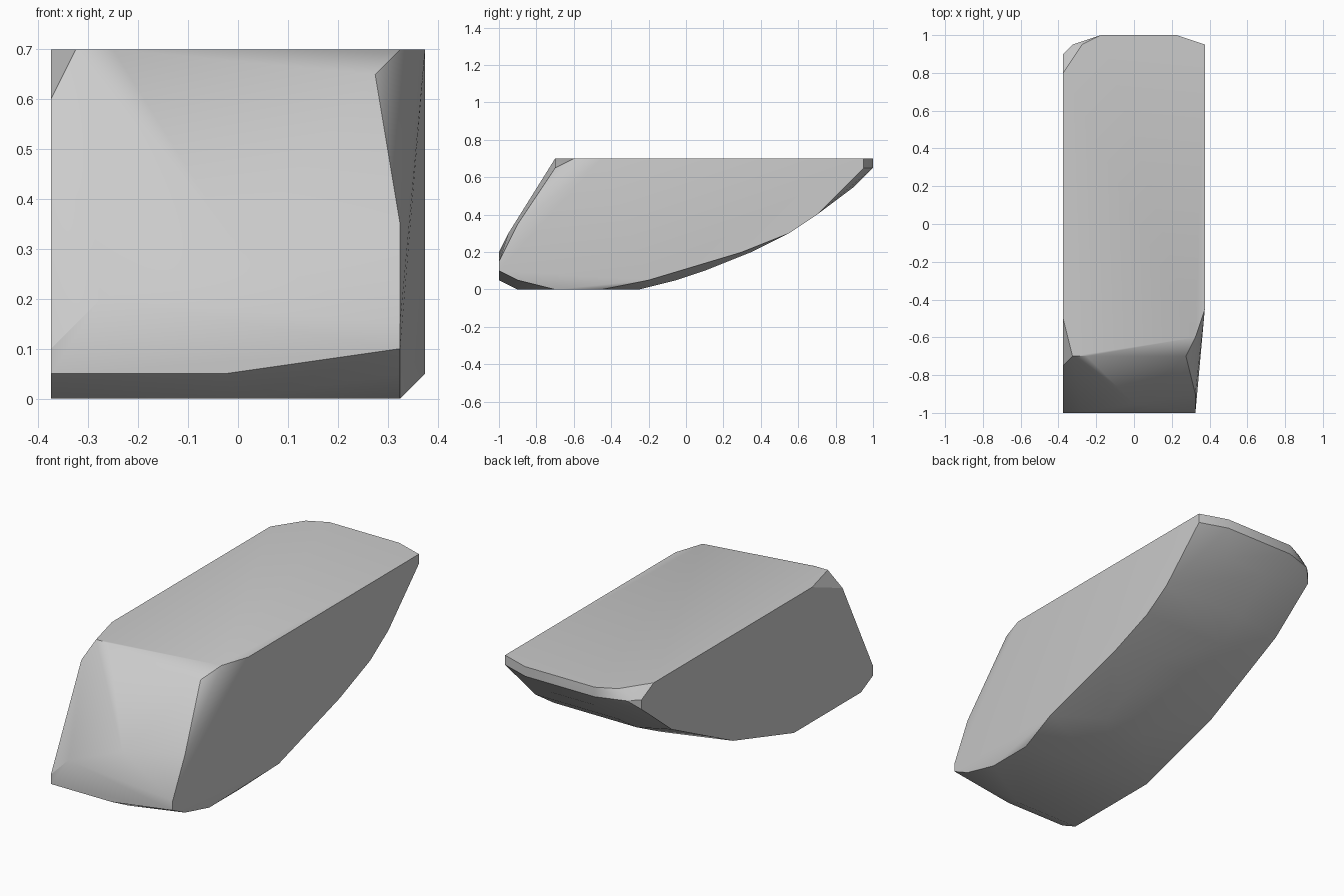
import bpy
import bmesh
import math

# Remove the default cube
default_cube = bpy.data.objects.get("Cube")
if default_cube:
    bpy.data.objects.remove(default_cube, do_unlink=True)

# All profiles are laid out on a coarse grid with this spacing
STEP = 0.05
HALF_WIDTH = 7.5
INSET = HALF_WIDTH - 1
TOP = 14
BACK = 20
FRONT = -BACK


def make_material(name, color):
    material = bpy.data.materials.new(name)
    material.use_nodes = True
    material.diffuse_color = color
    material.node_tree.nodes["Principled BSDF"].inputs["Base Color"].default_value = color
    return material


def add_side_profile(bm, x, profile):
    """Place a (y, z) profile on the plane at the given x."""
    for y, z in profile:
        bm.verts.new((x * STEP, y * STEP, z * STEP))


def add_level_profile(bm, z, profile):
    """Place an (x, y) profile at the given height."""
    for x, y in profile:
        bm.verts.new((x * STEP, y * STEP, z * STEP))


def add_front_profile(bm, y, profile):
    """Place an (x, z) profile on the plane at the given y."""
    for x, z in profile:
        bm.verts.new((x * STEP, y * STEP, z * STEP))


def build_rock(name, material):
    bm = bmesh.new()

    # Flat side on the right of the front, nearly complete from sole to top
    add_side_profile(bm, -HALF_WIDTH, [
        (-10, TOP), (-15, 12), (FRONT, 2), (FRONT, 1), (-18, 0), (-7, 0),
        (-4, 1), (3, 3), (13, 8), (18, 12), (18, 13), (16, TOP)])

    # Opposite side, with its front part stepping inwards
    add_side_profile(bm, HALF_WIDTH, [
        (-9, TOP), (-4, 1), (6, 4), (11, 6), (14, 8), (19, 13), (19, TOP)])
    add_side_profile(bm, INSET, [
        (-12, TOP), (-14.6, 11), (-18, 7), (FRONT, 3), (FRONT, 2),
        (-18, 1), (-14, 0), (-9, 0)])

    # Curved keel sweeping up to the back
    keel = [(-5, 0), (-1, 1), (2, 2), (7, 4), (11, 6), (14, 8), (18, 11)]
    for x in (-2, 3):
        add_side_profile(bm, x, keel)

    # Chamfered top edge, front and back
    add_level_profile(bm, TOP, [
        (-INSET, -14), (-5, -14), (-5.5, 19), (-3.5, BACK), (4.5, BACK)])
    add_level_profile(bm, TOP - 1, [
        (5.5, -14), (-INSET, 19), (-3.5, BACK), (4.5, BACK)])

    # Blunt nose and the soft ridge above it
    add_front_profile(bm, FRONT, [(-0.5, 1), (-5.5, 4)])
    add_front_profile(bm, FRONT + 1, [(0, 6)])
    add_front_profile(bm, FRONT + 2, [(0, 0)])

    # Wrap the profiles in one closed skin
    result = bmesh.ops.convex_hull(bm, input=bm.verts[:], use_existing_faces=False)
    loose = {item for key in ("geom_interior", "geom_unused")
             for item in result[key] if isinstance(item, bmesh.types.BMVert)}
    bmesh.ops.delete(bm, geom=list(loose), context="VERTS")
    bmesh.ops.dissolve_limit(bm, angle_limit=math.radians(1),
                             verts=bm.verts[:], edges=bm.edges[:])
    bmesh.ops.recalc_face_normals(bm, faces=bm.faces[:])

    mesh = bpy.data.meshes.new(name)
    bm.to_mesh(mesh)
    bm.free()
    mesh.materials.append(material)
    rock = bpy.data.objects.new(name, mesh)
    bpy.context.collection.objects.link(rock)
    return rock


stone_grey = make_material("stone grey", (0.6, 0.6, 0.6, 1))
rock = build_rock("rock", stone_grey)

# Soft facets with crisp main edges
bpy.ops.object.select_all(action="DESELECT")
rock.select_set(True)
bpy.context.view_layer.objects.active = rock
bpy.ops.object.shade_smooth_by_angle(angle=math.radians(30))
